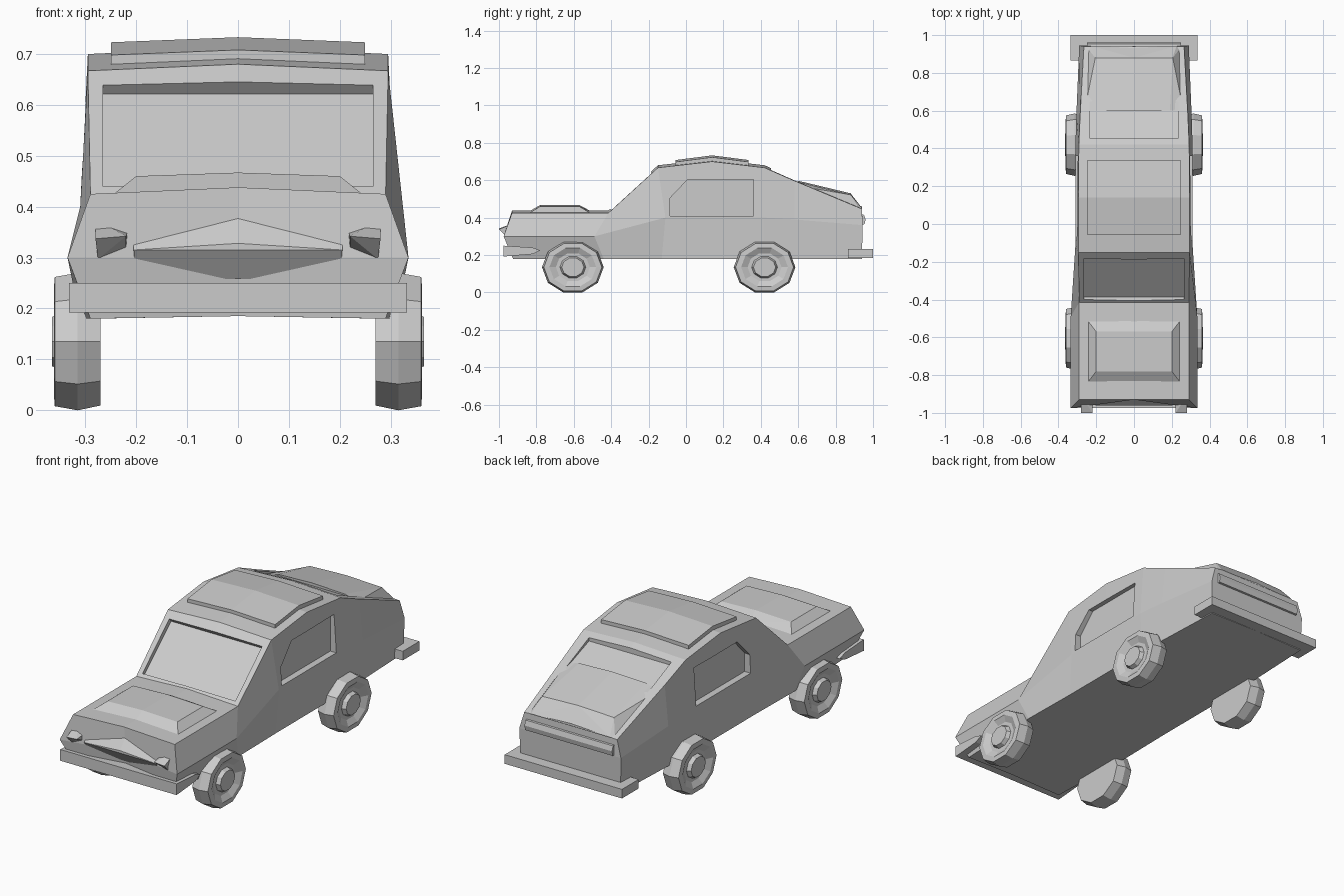
import bpy, bmesh
from math import sin, cos, tau

if "Cube" in bpy.data.objects:
    bpy.data.objects.remove(bpy.data.objects["Cube"])


def finish(name, bm):
    bmesh.ops.recalc_face_normals(bm, faces=bm.faces)
    me = bpy.data.meshes.new(name)
    bm.to_mesh(me)
    bm.free()
    ob = bpy.data.objects.new(name, me)
    bpy.context.collection.objects.link(ob)
    return ob


def loft(name, rings, cap=True):
    """Skin closed rings of equal length."""
    bm = bmesh.new()
    vs = [[bm.verts.new(p) for p in r] for r in rings]
    n = len(vs[0])
    for a, b in zip(vs, vs[1:]):
        for i in range(n):
            bm.faces.new((a[i], a[(i + 1) % n], b[(i + 1) % n], b[i]))
    if cap:
        bm.faces.new(vs[0])
        bm.faces.new(vs[-1])
    return bm if name is None else finish(name, bm)


def prism(name, profile, x0, x1):
    """Extrude a (y, z) profile across x."""
    return loft(name, [[(x, y, z) for y, z in profile] for x in (x0, x1)])


def hull(name, pts, mirror=True):
    """Convex solid around points, optionally mirrored across x."""
    bm = bmesh.new()
    allp = set(pts) | ({(-x, y, z) for x, y, z in pts} if mirror else set())
    for p in sorted(allp):
        bm.verts.new(p)
    bmesh.ops.convex_hull(bm, input=bm.verts)
    loose = [v for v in bm.verts if not v.link_faces]
    bmesh.ops.delete(bm, geom=loose, context='VERTS')
    bmesh.ops.dissolve_limit(bm, angle_limit=0.02, verts=bm.verts, edges=bm.edges)
    return finish(name, bm)


def cut(ob, cutter):
    m = ob.modifiers.new("cut", 'BOOLEAN')
    m.operation, m.solver, m.object = 'DIFFERENCE', 'EXACT', cutter
    cutter.hide_render = True
    cutter.hide_set(True)


# Body shell: stations of (x, y, z) for bottom, waist and top edge, front to back
stations = [
    ((.29, -.925, .18), (.335, -.975, .30), (.29, -.93, .425)),
    ((.31, -.44, .18), (.335, -.49, .30), (.29, -.415, .425)),
    ((.305, -.13, .18), (.31, -.11, .40), (.295, -.15, .667)),
    ((.305, .14, .18), (.31, .14, .40), (.295, .14, .70)),
    ((.305, .42, .18), (.31, .42, .40), (.292, .42, .667)),
    ((.30, .58, .18), (.305, .58, .39), (.285, .58, .597)),
    ((.285, .94, .18), (.29, .945, .36), (.265, .94, .447)),
]
rings = []
for b, m, t in stations:
    half = [b, m, t]
    rings.append([(0, b[1], .185)] + half + [(0, t[1], t[2] + .013)]
                 + [(-x, y, z) for x, y, z in reversed(half)])
bm = loft(None, rings, cap=False)
bm.verts.ensure_lookup_table()
for base, mid in ((0, (0, -.91, .30)), (8 * 6, (0, .945, .36))):
    c = bm.verts.new(mid)
    bm.verts.ensure_lookup_table()
    v = [bm.verts[base + i] for i in range(8)]
    for s in ((0, 1, 2), (2, 3, 4), (4, 5, 6), (6, 7, 0)):
        bm.faces.new([v[i] for i in s] + [c])
body = finish("body", bm)

# Recessed windscreen
p1, p2, n = (-.40, .440), (-.18, .636), (-.66, .75)
off = lambda p, d: (p[0] + n[0] * d, p[1] + n[1] * d)
cut(body, prism("windscreen_cutter",
                [off(p1, -.02), off(p2, -.02), off(p2, .1), off(p1, .1)], -.265, .265))

# Recessed side windows
window = [(-.085, .41), (-.085, .505), (.01, .605), (.36, .605), (.36, .41)]
for side, s in (("right", 1), ("left", -1)):
    cut(body, prism("window_cutter_" + side, window, s * .275, s * .40))

# Recessed top of the rear window, and the raised hatch behind it
cut(body, prism("rear_window_cutter",
                [(.455, .80), (.455, .637), (.60, .583), (.66, .568), (.66, .80)],
                -.235, .235))
hull("hatch", [(.19, .60, .590), (.205, .88, .522), (.225, .942, .450),
               (.262, .60, .570), (.25, .935, .435), (.24, .60, .50),
               (0, .60, .597), (0, .88, .530)])

# Roof panel following the roof ridge
roof = []
for y, z in ((-.055, .708), (.14, .733), (.335, .708)):
    roof.append([(-.25, y, z - .035), (.25, y, z - .035), (.25, y, z - .010),
                 (0, y, z), (-.25, y, z - .010)])
loft("roof_panel", roof)

# Hood bulge
hull("hood_bulge", [(.25, -.505, .42), (.25, -.845, .42), (.20, -.57, .46),
                    (.20, -.78, .46), (0, -.57, .467), (0, -.78, .467),
                    (0, -.50, .43), (0, -.845, .43)])

# Nose grille
hull("grille", [(.205, -.91, .375), (.205, -.962, .315), (.20, -.92, .258),
                (0, -.91, .390), (0, -.962, .328), (0, -.92, .272)])

# Headlights
for side, s in (("right", 1), ("left", -1)):
    hull("headlight_" + side,
         [(s * .215, -.91, .355), (s * .28, -.91, .375), (s * .22, -1.0, .342),
          (s * .28, -1.0, .337), (s * .22, -.95, .318), (s * .275, -.96, .297),
          (s * .22, -.90, .32), (s * .275, -.90, .30)], mirror=False)

# Bumpers and rear light strip
prism("front_bumper", [(-.975, .192), (-.975, .25), (-.82, .24), (-.78, .225),
                       (-.82, .205)], -.332, .332)
prism("rear_bumper", [(.865, .185), (.865, .232), (1, .232), (1, .185)], -.335, .335)
prism("rear_light_strip", [(.92, .36), (.955, .365), (.96, .39), (.952, .415),
                           (.92, .42)], -.25, .25)

# Wheels: ten-sided lathe, slightly longer than tall; (x offset, radius)
profile = [(.27, .93), (.315, 1), (.36, .94), (.362, .76), (.345, .55),
           (.345, .42), (.365, .36)]
for end, y in (("front", -.605), ("rear", .42)):
    for side, s in (("right", 1), ("left", -1)):
        loft(f"{end}_wheel_{side}",
             [[(s * x, y + .165 * r * cos(tau * k / 10),
                .135 + .142 * r * sin(tau * k / 10)) for k in range(10)]
              for x, r in profile])
